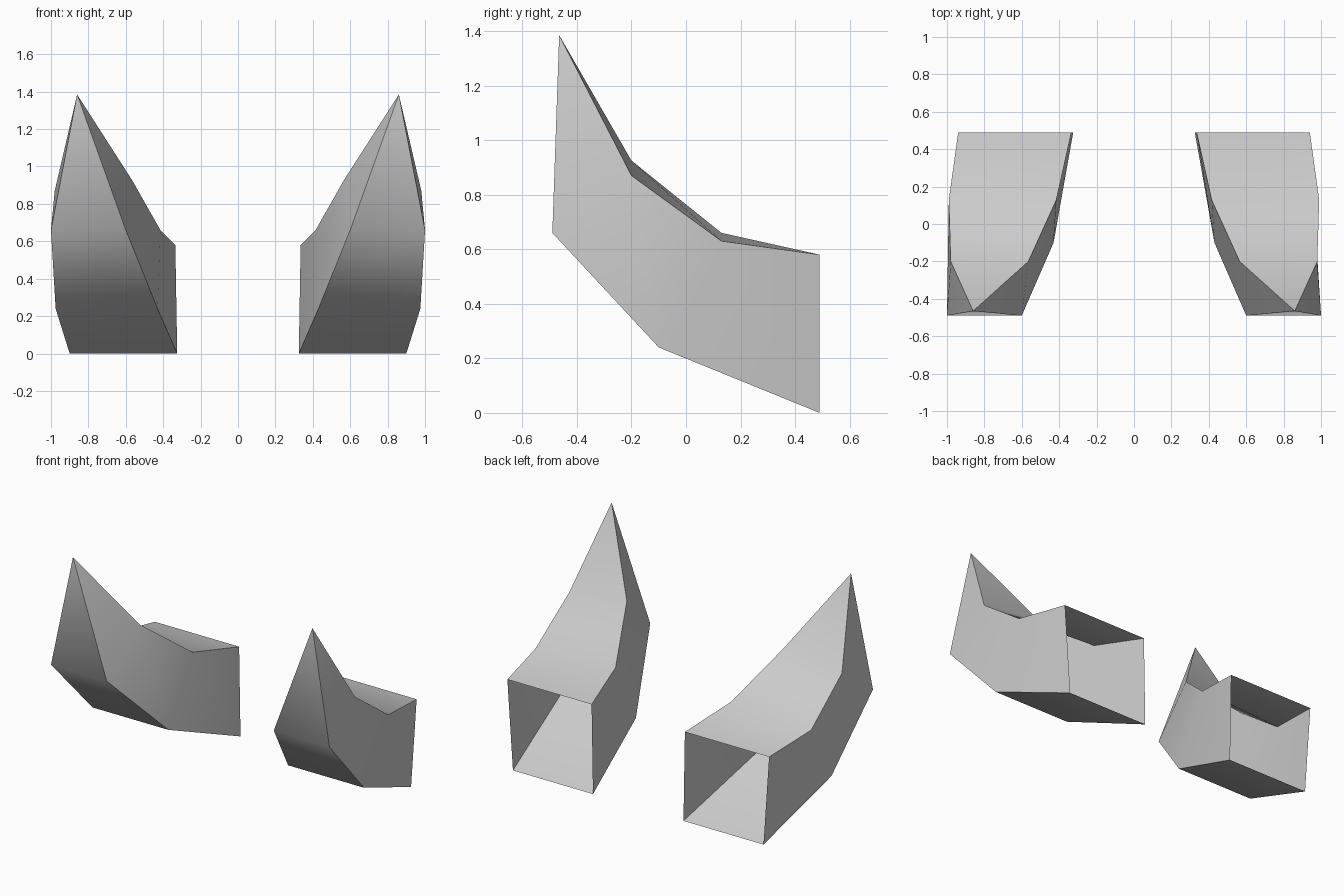
import bpy
import bmesh

cube = bpy.data.objects.get("Cube")
if cube:
    bpy.data.objects.remove(cube, do_unlink=True)

grey = bpy.data.materials.new("light grey")
grey.use_nodes = True
colour = (0.6, 0.6, 0.6, 1)
grey.diffuse_color = colour
grey.node_tree.nodes["Principled BSDF"].inputs["Base Color"].default_value = colour

# Cross-sections from the open back to the front:
# inner bottom, outer bottom, outer top, inner top
SECTIONS = [
    [(0.325, 0.49, 0), (0.90, 0.49, 0), (0.94, 0.49, 0.58), (0.335, 0.49, 0.58)],
    [(0.43, -0.10, 0.24), (0.975, -0.10, 0.24), (0.99, 0.13, 0.63), (0.415, 0.13, 0.66)],
    [(0.60, -0.49, 0.66), (1.0, -0.49, 0.66), (0.98, -0.20, 0.87), (0.565, -0.20, 0.925)],
]
TIP = (0.86, -0.465, 1.385)


def build_horn(name, side):
    bm = bmesh.new()
    place = lambda p: bm.verts.new((p[0] * side, p[1], p[2]))
    rings = [[place(p) for p in ring] for ring in SECTIONS]
    tip = place(TIP)

    # Four-sided tube, open at the back
    for a, b in zip(rings, rings[1:]):
        for i in range(4):
            j = (i + 1) % 4
            quad = [a[i], a[j], b[j], b[i]]
            bm.faces.new(quad if side > 0 else quad[::-1])

    # Pointed end
    for i in range(4):
        tri = [rings[-1][i], rings[-1][(i + 1) % 4], tip]
        bm.faces.new(tri if side > 0 else tri[::-1])

    # Smooth along the length, sharp on the four corner edges
    for face in bm.faces:
        face.smooth = True
    for i in range(4):
        line = [ring[i] for ring in rings] + [tip]
        for a, b in zip(line, line[1:]):
            bm.edges.get((a, b)).smooth = False

    bm.normal_update()
    # Walls face outwards: the underside must look down
    if bm.faces[:][0].normal.z > 0:
        bmesh.ops.reverse_faces(bm, faces=bm.faces[:])

    mesh = bpy.data.meshes.new(name)
    bm.to_mesh(mesh)
    bm.free()
    mesh.materials.append(grey)
    bpy.context.collection.objects.link(bpy.data.objects.new(name, mesh))


build_horn("left_horn", 1)
build_horn("right_horn", -1)
